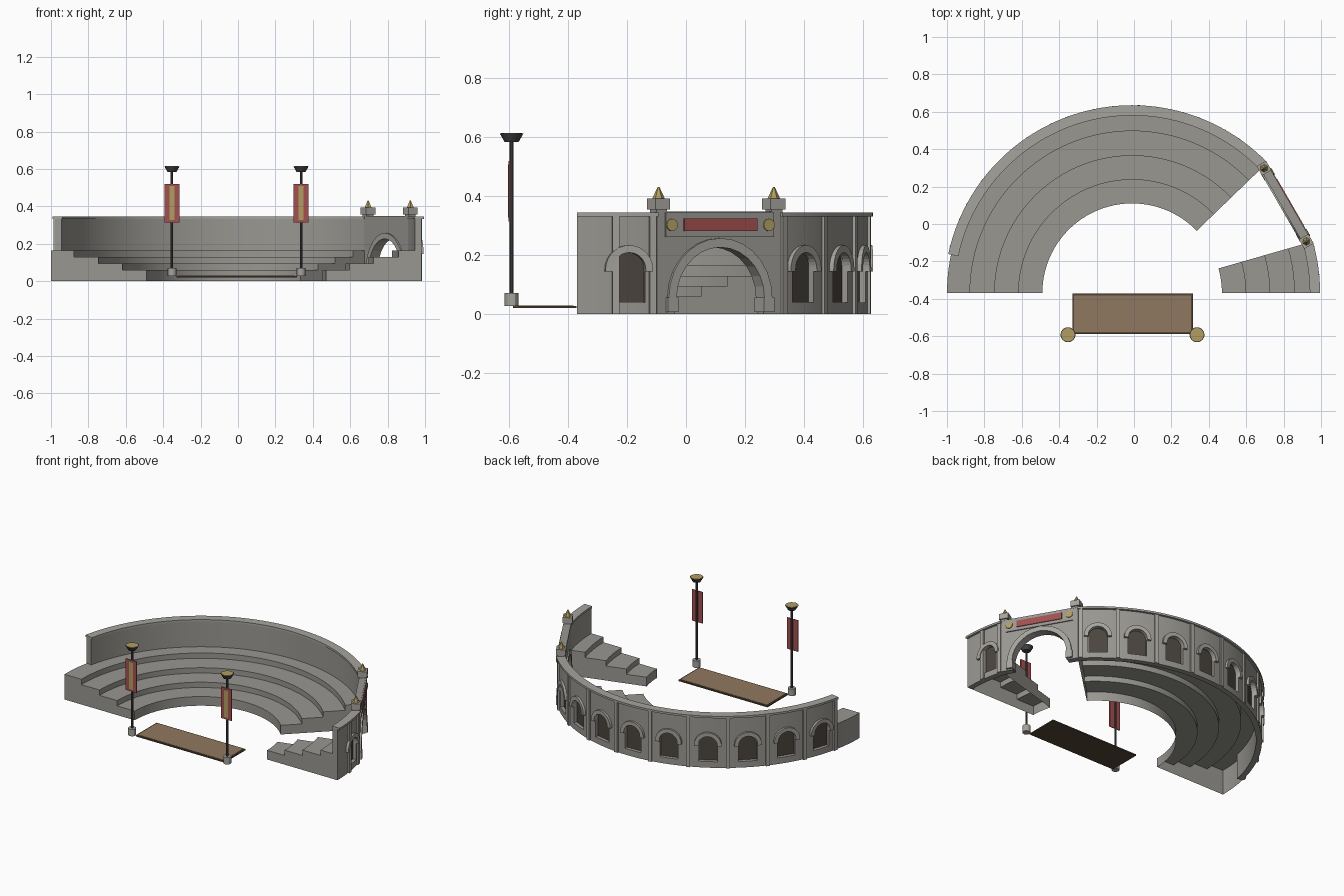
import bpy, bmesh
from math import cos, sin, pi, radians
from mathutils import Vector

if "Cube" in bpy.data.objects:
    bpy.data.objects.remove(bpy.data.objects["Cube"])

CX, CY = -0.01, -0.37          # centre of all the arcs
def material(name, c):
    m = bpy.data.materials.new(name)
    m.diffuse_color = (*c, 1)
    m.use_nodes = True
    m.node_tree.nodes["Principled BSDF"].inputs["Base Color"].default_value = m.diffuse_color
    return m
STONE = material("stone", (0.32, 0.31, 0.285))
TRIM = material("trim_stone", (0.38, 0.37, 0.34))
DARK = material("niche_shadow", (0.07, 0.06, 0.05))
IRON = material("iron", (0.06, 0.06, 0.065))
RED = material("red_cloth", (0.36, 0.08, 0.08))
GOLD = material("gold", (0.45, 0.34, 0.12))
WOOD = material("wood", (0.28, 0.19, 0.115))
EDGE = material("dark_wood", (0.09, 0.06, 0.035))

def finish(name, bm, mat, smooth=False):
    bmesh.ops.recalc_face_normals(bm, faces=bm.faces)
    me = bpy.data.meshes.new(name)
    bm.to_mesh(me); bm.free()
    ob = bpy.data.objects.new(name, me)
    bpy.context.collection.objects.link(ob)
    me.materials.append(mat)
    if smooth:
        bpy.ops.object.select_all(action='DESELECT')
        ob.select_set(True)
        bpy.context.view_layer.objects.active = ob
        bpy.ops.object.shade_smooth_by_angle(angle=radians(30))
    return ob

def sweep(name, prof, a0, a1, closed=True, caps=(True, True), mat=STONE):
    """Sweep an (r, z) profile round the arc centre from angle a0 to a1."""
    bm = bmesh.new()
    n = max(4, round((a1 - a0) / 2))
    rings = []
    for i in range(n + 1):
        a = radians(a0 + (a1 - a0) * i / n)
        rings.append([bm.verts.new((CX + r * cos(a), CY + r * sin(a), z)) for r, z in prof])
    k = len(prof)
    for A, B in zip(rings, rings[1:]):
        for j in range(k if closed else k - 1):
            bm.faces.new((A[j], A[(j + 1) % k], B[(j + 1) % k], B[j]))
    for ring, cap in zip((rings[0], rings[-1]), caps):
        if cap:
            bm.faces.new(ring)
    return finish(name, bm, mat, True)

def prism(bm, pts, ang, r0, r1, off=0):
    """Extrude a (tangent, z) outline radially from r0 to r1 at an angle."""
    a = radians(ang)
    rad, tan = Vector((cos(a), sin(a), 0)), Vector((-sin(a), cos(a), 0))
    o = Vector((CX, CY, 0))
    A, B = [[bm.verts.new(o + rad * r + tan * (t + off) + Vector((0, 0, z))) for t, z in pts]
            for r in (r0, r1)]
    bm.faces.new(A); bm.faces.new(B[::-1])
    for j in range(len(pts)):
        k = (j + 1) % len(pts)
        bm.faces.new((A[j], A[k], B[k], B[j]))

def rect(hw, z0, z1):
    return [(-hw, z0), (hw, z0), (hw, z1), (-hw, z1)]

def arc(r, zc, n=14):
    return [(r * cos(pi * i / n), zc + r * sin(pi * i / n)) for i in range(n + 1)]

def arch(r, z0, zc):
    return [(r, z0)] + arc(r, zc) + [(-r, z0)]

def ring(ri, ro, z0, zc):
    return arch(ro, z0, zc) + arch(ri, z0, zc)[::-1]

def box(name, x, y, z0, z1, sx, sy, mat):
    bm = bmesh.new()
    bmesh.ops.create_cube(bm, size=1)
    for v in bm.verts:
        v.co = Vector((x + v.co.x * sx, y + v.co.y * sy, (z0 + z1) / 2 + v.co.z * (z1 - z0)))
    return finish(name, bm, mat)

def cone(name, x, y, z0, z1, r0, r1, mat, n=20, smooth=True):
    bm = bmesh.new()
    bmesh.ops.create_cone(bm, cap_ends=True, segments=n, radius1=r0, radius2=r1, depth=z1 - z0)
    bmesh.ops.translate(bm, verts=bm.verts, vec=(x, y, (z0 + z1) / 2))
    return finish(name, bm, mat, smooth)

# Seating tiers, open underneath, split by the gate
G0, G1, WEND = 16, 44, 168
steps = [(0.48, 0), (0.48, 0.06), (0.607, 0.06), (0.607, 0.095), (0.735, 0.095),
         (0.735, 0.13), (0.867, 0.13), (0.867, 0.165)]
inner = steps + [(0.957, 0.165), (0.957, 0)]
outer = steps + [(0.99, 0.165), (0.99, 0)]
sweep("seat_tiers_main", inner, G1, WEND, False, (True, False))
sweep("seat_tiers_left_end", outer, WEND, 180, False, (False, True))
sweep("seat_tiers_right", inner, 0, G0, False)

# Outer walls with niches, archivolts, pilasters and cornice
N = 9
bay = (WEND - G1) / N
main_niches = [G1 + bay * (i + 0.5) for i in range(N)]
main_pilasters = [G1 + bay * i for i in range(1, N)] + [G1 + 1, WEND - 1]
for side, a0, a1, niches, pilasters in (
        ("main", G1, WEND, main_niches, main_pilasters),
        ("right", 0, G0, [10.2], [7.6, 15])):
    wall = sweep("wall_" + side, [(0.955, 0), (0.955, 0.335), (0.99, 0.335), (0.99, 0)], a0, a1)
    sweep("cornice_" + side, [(0.95, 0.332), (0.95, 0.345), (1.005, 0.345), (1.005, 0.332)], a0, a1, mat=TRIM)
    cut, back, trim, pil = (bmesh.new() for _ in range(4))
    for a in niches:
        prism(cut, arch(0.057, 0.04, 0.16), a, 0.966, 1.05)
        prism(back, arch(0.0565, 0.0405, 0.16), a, 0.9655, 0.968)
        prism(trim, ring(0.057, 0.082, 0.145, 0.152), a, 0.975, 1.003)
    for a in pilasters:
        prism(pil, rect(0.012, 0, 0.333), a, 0.975, 1.0)
    cutter = finish("niche_cutter_" + side, cut, STONE)
    cutter.hide_render = True
    cutter.hide_viewport = True
    finish("niche_backs_" + side, back, DARK)
    finish("archivolts_" + side, trim, TRIM)
    finish("pilasters_" + side, pil, TRIM)
    mod = wall.modifiers.new("niches", 'BOOLEAN')
    mod.operation, mod.object, mod.solver = 'DIFFERENCE', cutter, 'EXACT'

# Gate: straight slab across the gap with an arched opening
GA, GR, HW = 30, 0.945, 0.243
def gate(name, mat, parts):
    bm = bmesh.new()
    for pts, r0, r1, off in parts:
        prism(bm, pts, GA, GR + r0, GR + r1, off)
    return finish(name, bm, mat)
gate("gate_slab", STONE, [([(HW, 0), (HW, 0.348), (-HW, 0.348), (-HW, 0)] + arch(0.173, 0, 0.055)[::-1],
                           -0.02, 0.02, 0)])
gate("gate_archivolt", TRIM, [(ring(0.172, 0.203, 0.05, 0.055), -0.028, 0.03, 0)])
gate("gate_plinths", TRIM, [(rect(0.02, 0.008, 0.057), -0.03, 0.034, s * 0.188) for s in (-1, 1)])
gate("gate_lintel", STONE, [(rect(0.212, 0.262, 0.345), -0.02, 0.027, 0)])
gate("gate_red_panel", RED, [(rect(0.143, 0.282, 0.324), 0.02, 0.032, 0)])
disc = [(0.021 * cos(pi * i / 8), 0.303 + 0.021 * sin(pi * i / 8)) for i in range(16)]
gate("gate_gold_discs", GOLD, [(disc, 0.02, 0.032, s * 0.19) for s in (-1, 1)])
gate("finial_necks", STONE, [(rect(0.021, 0.345, 0.358), -0.021, 0.021, s * 0.226) for s in (-1, 1)])
gate("finial_blocks", TRIM, [(rect(0.029, 0.356, 0.393), -0.029, 0.029, s * 0.226) for s in (-1, 1)])
for s in (-1, 1):
    x = CX + GR * cos(radians(GA)) - s * 0.226 * 0.5
    y = CY + GR * sin(radians(GA)) + s * 0.226 * 0.866
    cone("finial_spike", x, y, 0.393, 0.432, 0.021, 0.003, GOLD, 6, False)

# Stage floor with a dark border
box("stage_border", -0.007, -0.48, 0.02, 0.028, 0.645, 0.215, EDGE)
box("stage_floor", -0.007, -0.48, 0.024, 0.03, 0.625, 0.197, WOOD)

# Banner poles with fire bowls
for s in (-1, 1):
    x, y = -0.008 + s * 0.345, -0.592
    cone("pole_base", x, y, 0.027, 0.072, 0.024, 0.024, TRIM, 12)
    cone("pole", x, y, 0.07, 0.59, 0.007, 0.007, IRON, 10)
    cone("fire_bowl", x, y, 0.585, 0.613, 0.024, 0.04, IRON, 16)
    cone("bowl_fill", x, y, 0.61, 0.615, 0.036, 0.036, GOLD, 16)
    box("banner", x, y - 0.008, 0.315, 0.52, 0.079, 0.005, RED)
    box("banner_stripe", x, y - 0.011, 0.328, 0.508, 0.028, 0.003, GOLD)
